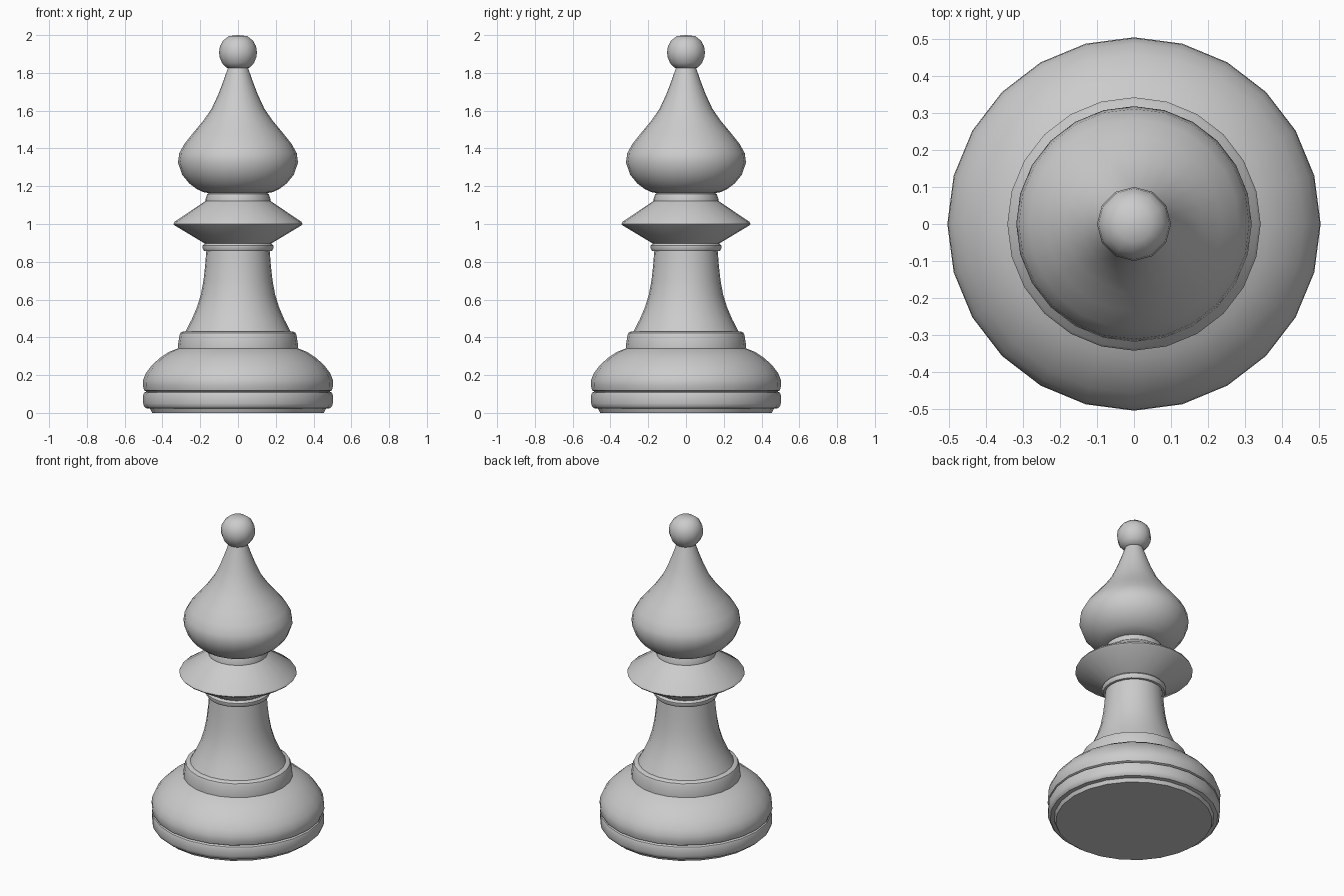
import bpy, bmesh
from math import radians, pi, cos, sin


def lathe(name, profile, sides=24, angle=35):
    """Turn a bottom-to-top (radius, height) profile around z."""
    bm = bmesh.new()
    rings = []
    for r, z in profile:
        count = 1 if r == 0 else sides
        rings.append([bm.verts.new((r * cos(2 * pi * i / sides), r * sin(2 * pi * i / sides), z))
                      for i in range(count)])
    for a, b in zip(rings, rings[1:]):
        for i in range(sides):
            j = (i + 1) % sides
            if len(a) == 1:
                bm.faces.new((a[0], b[j], b[i]))
            elif len(b) == 1:
                bm.faces.new((a[i], a[j], b[0]))
            else:
                bm.faces.new((a[i], a[j], b[j], b[i]))
    mesh = bpy.data.meshes.new(name)
    bm.to_mesh(mesh)
    bm.free()
    obj = bpy.data.objects.new(name, mesh)
    bpy.context.collection.objects.link(obj)
    bpy.ops.object.select_all(action='DESELECT')
    obj.select_set(True)
    bpy.context.view_layer.objects.active = obj
    bpy.ops.object.shade_smooth_by_angle(angle=radians(angle))
    return obj


# Foot disc and lower base ring
lathe("base_ring", [(0, 0), (0.455, 0), (0.465, 0.022), (0.488, 0.025), (0.497, 0.034),
                    (0.502, 0.05), (0.502, 0.095), (0.497, 0.107), (0.485, 0.113)])

# Domed base
lathe("base_dome", [(0.485, 0.113), (0.497, 0.119), (0.504, 0.145), (0.502, 0.175),
                    (0.488, 0.21), (0.458, 0.25), (0.415, 0.29), (0.365, 0.323), (0.318, 0.342)])

# Collar around the foot of the stem
lathe("base_collar", [(0.318, 0.342), (0.318, 0.358), (0.31, 0.41), (0.304, 0.424),
                      (0.292, 0.431), (0.278, 0.432)])

# Flared stem
lathe("stem", [(0.278, 0.432), (0.245, 0.495), (0.217, 0.56), (0.197, 0.625), (0.183, 0.70),
               (0.174, 0.78), (0.168, 0.856)])

# Ring under the flange
lathe("stem_ring", [(0.168, 0.856), (0.18, 0.858), (0.187, 0.87), (0.187, 0.885), (0.176, 0.897)])

# Wide sharp-edged flange
lathe("flange", [(0.176, 0.897), (0.335, 0.992), (0.342, 1.0), (0.335, 1.012), (0.172, 1.122)])

# Neck ring
lathe("neck_ring", [(0.172, 1.122), (0.172, 1.13), (0.163, 1.158), (0.155, 1.164)])

# Teardrop head
lathe("head", [(0.155, 1.164), (0.185, 1.169), (0.22, 1.186), (0.258, 1.215), (0.295, 1.26),
               (0.318, 1.325), (0.311, 1.375), (0.283, 1.425), (0.235, 1.485), (0.185, 1.545),
               (0.14, 1.61), (0.105, 1.685), (0.078, 1.755), (0.052, 1.83)])

# Ball finial
lathe("finial_ball", [(0.05, 1.826), (0.062, 1.828), (0.085, 1.853), (0.098, 1.885), (0.1, 1.91),
                      (0.096, 1.94), (0.079, 1.971), (0.048, 1.995), (0, 2.0)], sides=12, angle=50)
